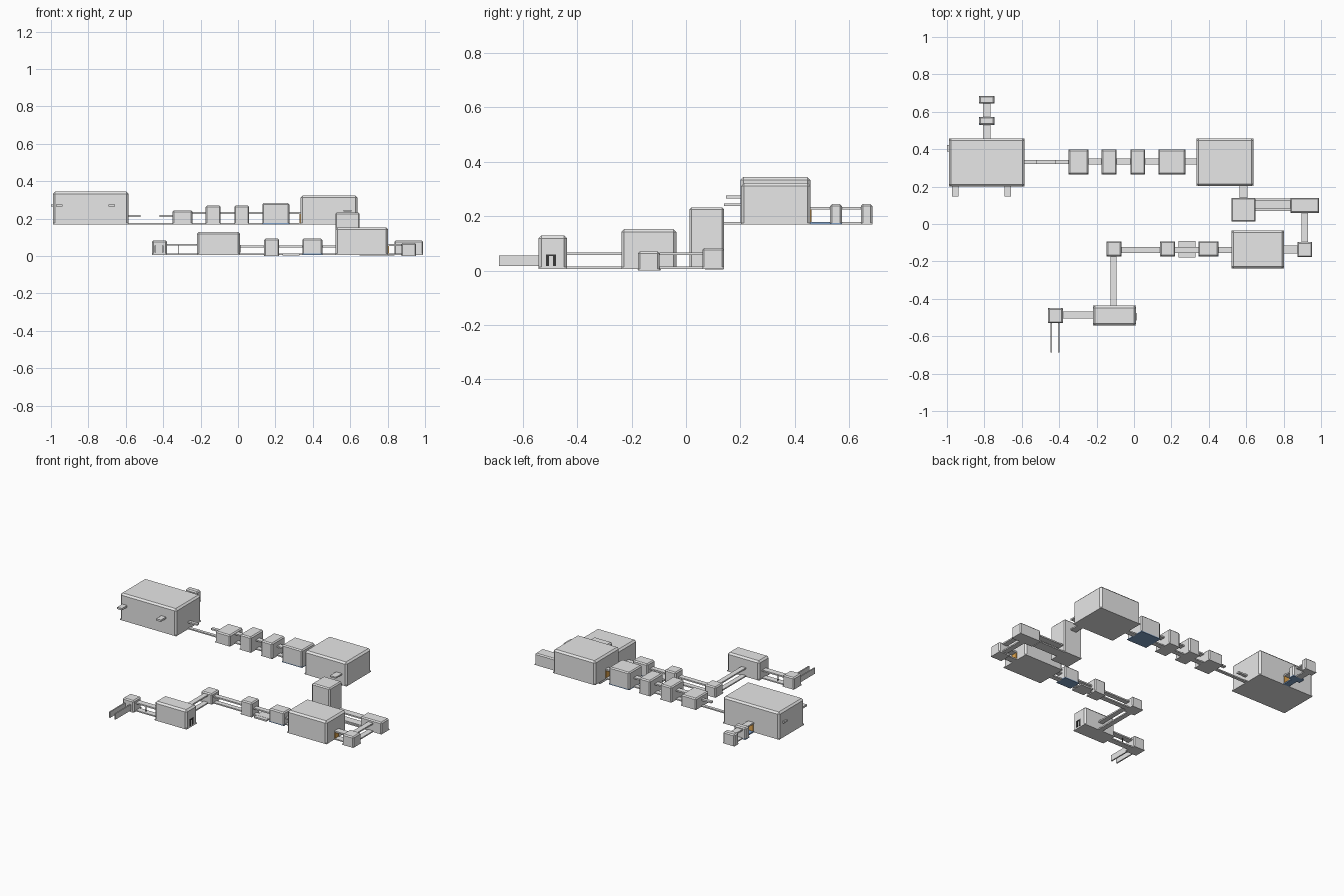
import bpy
import bmesh

cube = bpy.data.objects.get("Cube")
if cube:
    bpy.data.objects.remove(cube, do_unlink=True)


def material(name, rgb):
    m = bpy.data.materials.new(name)
    m.use_nodes = True
    m.diffuse_color = (*rgb, 1)
    m.node_tree.nodes["Principled BSDF"].inputs["Base Color"].default_value = (*rgb, 1)
    return m


GREY = material("light grey", (0.8, 0.8, 0.8))
BLUE = material("slate blue", (0.22, 0.36, 0.58))
ORANGE = material("orange", (0.8, 0.4, 0.08))
DARK = material("dark grey", (0.04, 0.04, 0.04))


def box(name, x, y, z, mat=GREY, chamfer=0):
    """Box from (min, max) spans, chamfered everywhere but around its base."""
    bm = bmesh.new()
    bmesh.ops.create_cube(bm, size=1)
    for v in bm.verts:
        v.co = [s[0] if c < 0 else s[1] for c, s in zip(v.co, (x, y, z))]
    if chamfer:
        edges = [e for e in bm.edges if any(v.co.z > z[0] + 0.001 for v in e.verts)]
        bmesh.ops.bevel(bm, geom=edges, offset=chamfer, segments=1, affect='EDGES')
    mesh = bpy.data.meshes.new(name)
    bm.to_mesh(mesh)
    bm.free()
    mesh.materials.append(mat)
    obj = bpy.data.objects.new(name, mesh)
    bpy.context.collection.objects.link(obj)
    return obj


def room(name, x, y, z, floor=GREY):
    c = 0.011 if x[1] - x[0] > 0.2 else 0.007
    box(name, x, y, (z[0] + 0.006, z[1]), GREY, c)
    box(name + "_floor", x, y, (z[0], z[0] + 0.006), floor)


def corridor(name, x, y, floor_z, roof_z, floor=GREY):
    """Open-sided passage: a floor slab and a roof slab."""
    box(name + "_floor", x, y, (floor_z, floor_z + 0.008), floor)
    box(name + "_roof", x, y, (roof_z - 0.009, roof_z))


# Upper level rooms
UP, LOW = 0.17, 0.007
row = (0.265, 0.398)
room("great_hall", (-0.99, -0.585), (0.2, 0.457), (UP, 0.344))
room("upper_room_1", (-0.35, -0.243), row, (UP, 0.243))
room("upper_room_2", (-0.173, -0.093), row, (UP, 0.27))
room("upper_room_3", (-0.02, 0.06), row, (UP, 0.27))
room("upper_room_4", (0.13, 0.275), row, (UP, 0.283), BLUE)
room("upper_hall", (0.335, 0.638), (0.203, 0.457), (UP, 0.323))
room("north_room_1", (-0.828, -0.746), (0.53, 0.573), (UP, 0.245), BLUE)
room("north_room_2", (-0.828, -0.746), (0.643, 0.685), (UP, 0.245))

# Upper level corridors
for i, span in enumerate([(-0.243, -0.173), (-0.093, -0.02), (0.06, 0.13), (0.275, 0.335)]):
    corridor(f"upper_corridor_{i + 1}", span, (0.317, 0.35), UP, 0.235)
box("bridge_floor", (-0.585, -0.35), (0.322, 0.342), (UP, UP + 0.008))
for i, span in enumerate([(-0.585, -0.52), (-0.42, -0.35)]):
    box(f"bridge_roof_{i + 1}", span, (0.322, 0.342), (0.21, 0.22))
corridor("north_corridor_1", (-0.808, -0.767), (0.457, 0.53), UP, 0.234, BLUE)
corridor("north_corridor_2", (-0.808, -0.767), (0.573, 0.643), UP, 0.234)
corridor("tower_corridor", (0.563, 0.606), (0.14, 0.203), UP, 0.246)

# Ledges on the great hall
for i, x in enumerate((-0.955, -0.675)):
    box(f"front_ledge_{i + 1}", (x - 0.017, x + 0.017), (0.147, 0.2), (0.265, 0.277))
box("side_ledge", (-1.0, -0.99), (0.388, 0.422), (0.265, 0.277))

# Lower level rooms
line = (-0.173, -0.093)
room("tower", (0.52, 0.65), (0.013, 0.14), (LOW, 0.232))
room("corner_room", (0.836, 0.99), (0.06, 0.14), (LOW, 0.083))
room("east_room", (0.873, 0.953), (-0.177, -0.097), (0, 0.07))
room("lower_hall", (0.52, 0.803), (-0.238, -0.035), (LOW, 0.153))
room("lower_room_1", (0.344, 0.451), line, (LOW, 0.093), BLUE)
room("lower_room_2", (0.14, 0.22), line, (0.001, 0.093))
room("bend_room", (-0.147, -0.067), line, (LOW, 0.075))
room("south_room", (-0.22, 0.01), (-0.543, -0.437), (LOW, 0.13))
room("entry_room", (-0.46, -0.38), (-0.53, -0.45), (LOW, 0.083))
box("landing", (0.238, 0.328), (-0.178, -0.092), (0.004, 0.014))

# Lower level corridors
mid = (-0.154, -0.122)
corridor("tower_passage", (0.65, 0.836), (0.082, 0.125), LOW, 0.064)
box("tower_passage_base", (0.65, 0.836), (0.07, 0.137), (0.004, 0.012))
corridor("east_passage", (0.895, 0.93), (-0.097, 0.06), LOW, 0.066)
corridor("hall_passage", (0.803, 0.873), (-0.158, -0.115), LOW, 0.064)
for i, span in enumerate([(0.451, 0.52), (0.22, 0.344), (-0.067, 0.14)]):
    corridor(f"lower_corridor_{i + 1}", span, mid, LOW, 0.056)
corridor("bend_passage", (-0.125, -0.093), (-0.437, -0.173), LOW, 0.066)
corridor("entry_passage", (-0.38, -0.22), (-0.506, -0.468), LOW, 0.065)
box("passage_post", (-0.322, -0.318), (-0.489, -0.485), (0.015, 0.06), DARK)

# Entry walls
for side, x in (("right", -0.443), ("left", -0.403)):
    box(f"entry_wall_{side}", (x - 0.004, x + 0.004), (-0.687, -0.53), (0.018, 0.056))

# Doors
box("lower_hall_door", (0.803, 0.808), (-0.156, -0.117), (0.015, 0.056), ORANGE)
box("upper_hall_door", (0.33, 0.335), (0.317, 0.35), (0.178, 0.226), ORANGE)
box("great_hall_door", (-0.806, -0.769), (0.457, 0.462), (0.178, 0.225), ORANGE)
for i, y in enumerate((-0.509, -0.483)):
    box(f"south_door_post_{i + 1}", (0.009, 0.013), (y - 0.006, y + 0.006), (0.018, 0.058), DARK)
box("south_door_lintel", (0.009, 0.013), (-0.515, -0.477), (0.053, 0.06), DARK)
